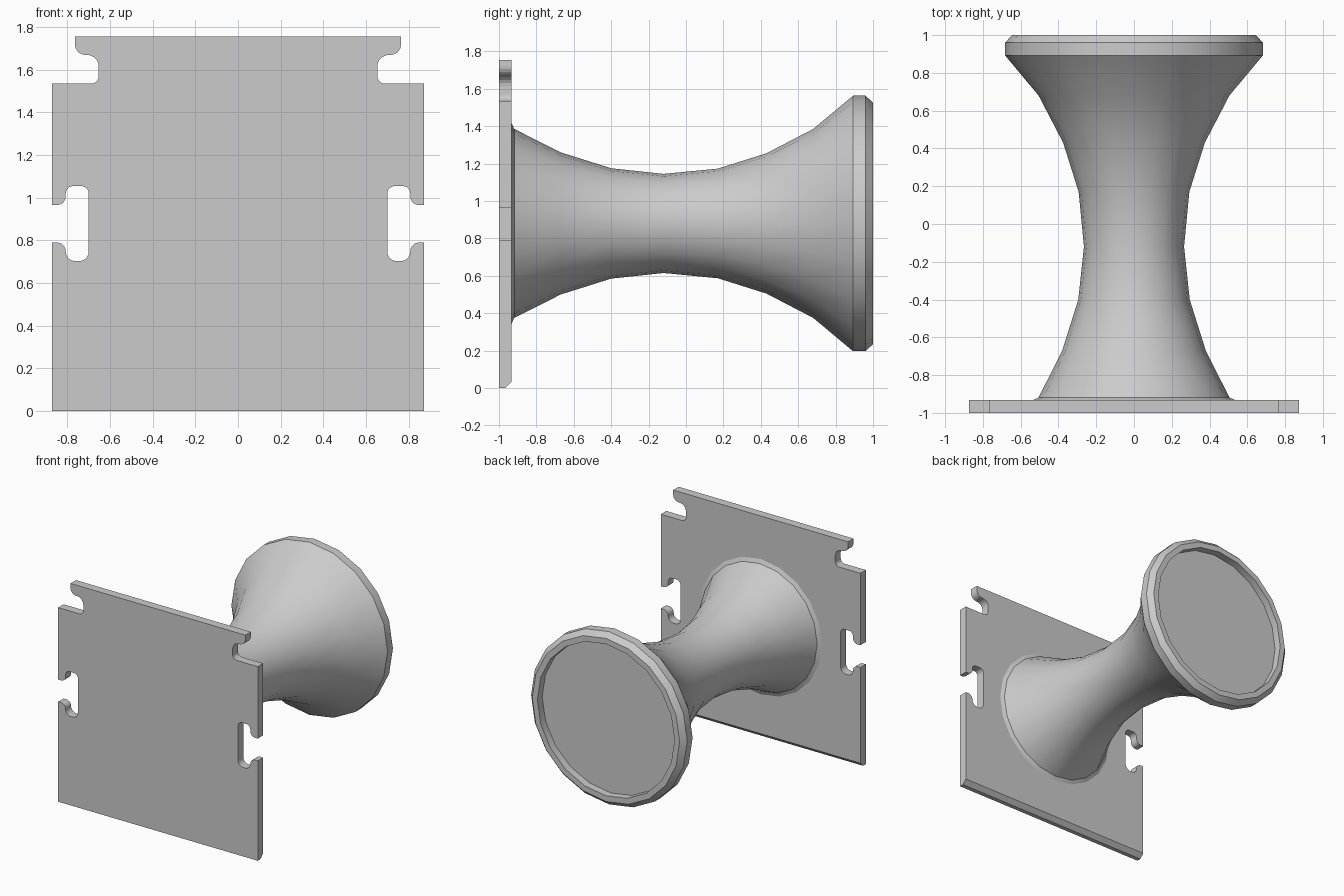
import bpy, bmesh, math
from mathutils import Vector

if "Cube" in bpy.data.objects:
    bpy.data.objects.remove(bpy.data.objects["Cube"])

grey = bpy.data.materials.new("light grey")
grey.diffuse_color = (0.6, 0.6, 0.6, 1)
grey.use_nodes = True
grey.node_tree.nodes["Principled BSDF"].inputs["Base Color"].default_value = grey.diffuse_color


def make_object(name, bm):
    bmesh.ops.recalc_face_normals(bm, faces=bm.faces)
    mesh = bpy.data.meshes.new(name)
    bm.to_mesh(mesh)
    bm.free()
    mesh.materials.append(grey)
    obj = bpy.data.objects.new(name, mesh)
    bpy.context.collection.objects.link(obj)
    bpy.ops.object.select_all(action='DESELECT')
    obj.select_set(True)
    bpy.context.view_layer.objects.active = obj
    return obj


def rounded(corners, steps=5):
    """Replace each (x, z, radius) right-angle corner by an arc."""
    pts = []
    for i, (x, z, r) in enumerate(corners):
        p = Vector((x, z))
        if r == 0:
            pts.append(p)
            continue
        a = (Vector(corners[i - 1][:2]) - p).normalized() * r
        b = (Vector(corners[i + 1][:2]) - p).normalized() * r
        for k in range(steps + 1):
            t = k / steps * math.pi / 2
            pts.append(p + a * (1 - math.sin(t)) + b * (1 - math.cos(t)))
    return pts


# Mounting plate: right half outline with hooked slots, then mirrored
half = rounded([
    (0.873, 0, 0), (0.873, 0.79, 0),
    (0.808, 0.79, 0.04), (0.808, 0.703, 0.045), (0.70, 0.703, 0.045),
    (0.70, 1.055, 0.035), (0.808, 1.055, 0.035), (0.808, 0.966, 0.04),
    (0.873, 0.966, 0), (0.873, 1.535, 0),
    (0.653, 1.535, 0.035), (0.653, 1.67, 0.055), (0.765, 1.67, 0.05),
    (0.765, 1.755, 0)])
outline = half + [Vector((-p.x, p.y)) for p in reversed(half)]
bm = bmesh.new()
front = bm.faces.new([bm.verts.new((p.x, -1, p.y)) for p in outline])
ext = bmesh.ops.extrude_face_region(bm, geom=[front])
bmesh.ops.translate(bm, vec=(0, 0.068, 0),
                    verts=[v for v in ext["geom"] if isinstance(v, bmesh.types.BMVert)])
# chamfer along the lower back edge
lower = [e for e in bm.edges if all(v.co.z < 0.001 and v.co.y > -0.95 for v in e.verts)]
bmesh.ops.bevel(bm, geom=lower, offset=0.034, segments=1, affect='EDGES')
make_object("mounting_plate", bm)

# Flared spool: (radius, y) profile turned around the y axis, with recessed end
profile = [(0.535, -0.932), (0.505, -0.918), (0.38, -0.67), (0.295, -0.40),
           (0.265, -0.12), (0.293, 0.17), (0.375, 0.43), (0.505, 0.68),
           (0.683, 0.893), (0.683, 0.96), (0.645, 1.0), (0.60, 1.0), (0.60, 0.94)]
SIDES, AXIS_Z = 20, 0.88
bm = bmesh.new()
rings = []
for r, y in profile:
    rings.append([bm.verts.new((r * math.cos(k * math.tau / SIDES), y,
                                AXIS_Z + r * math.sin(k * math.tau / SIDES)))
                  for k in range(SIDES)])
for a, b in zip(rings, rings[1:]):
    for k in range(SIDES):
        n = (k + 1) % SIDES
        bm.faces.new((a[k], a[n], b[n], b[k]))
bm.faces.new(rings[0])
bm.faces.new(rings[-1])
make_object("flared_spool", bm)
bpy.ops.object.shade_smooth_by_angle(angle=math.radians(29))
